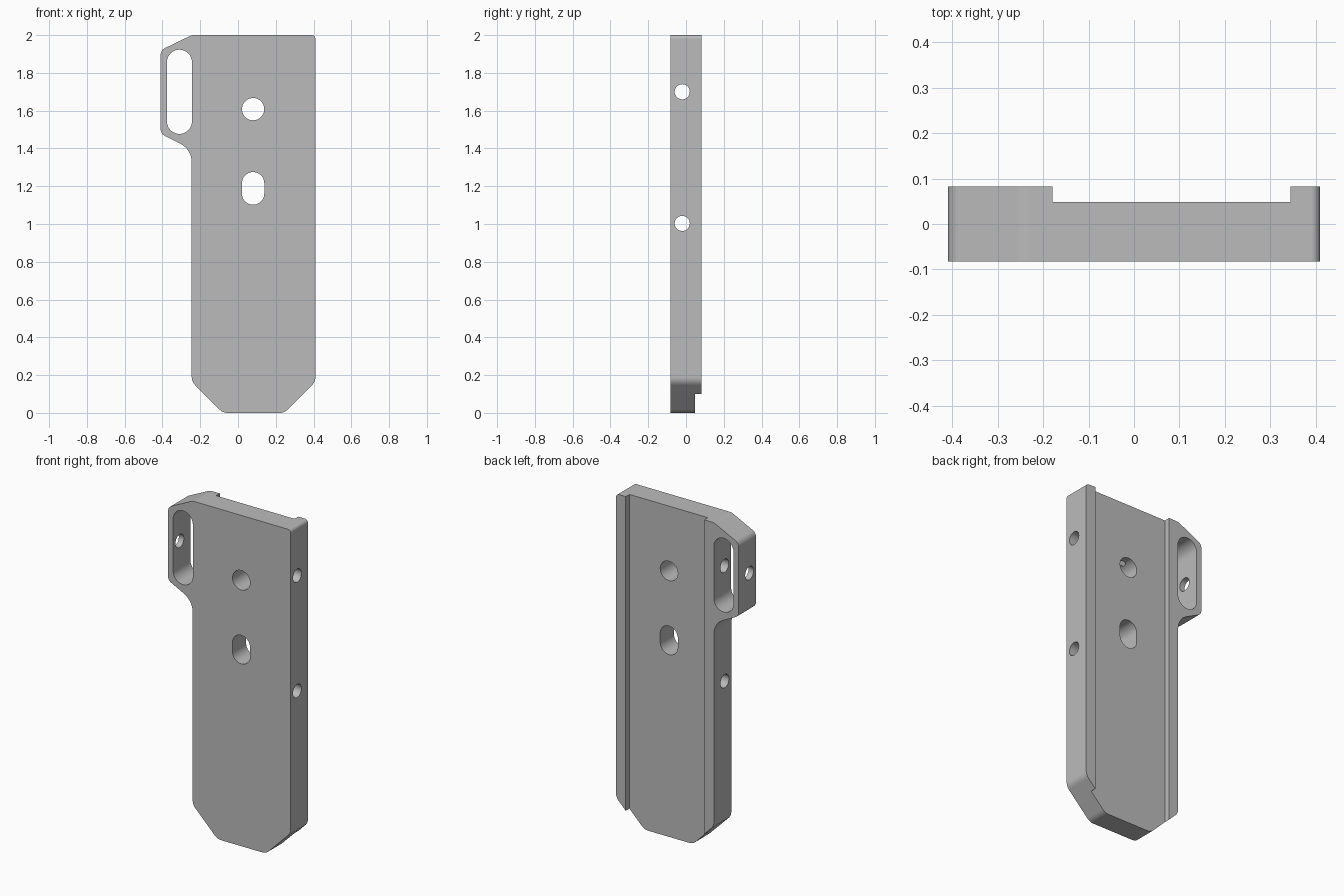
import bpy
import bmesh
import math
from mathutils import Vector, Matrix

old = bpy.data.objects.get("Cube")
if old:
    bpy.data.objects.remove(old, do_unlink=True)

grey = bpy.data.materials.new("plain_grey")
grey.use_nodes = True
grey.diffuse_color = (0.5, 0.5, 0.5, 1)
grey.node_tree.nodes["Principled BSDF"].inputs["Base Color"].default_value = (0.5, 0.5, 0.5, 1)

HALF = 0.083      # half the plate thickness
RECESS_Y = 0.048  # floor of the rear channel


def rounded(corners, steps=8):
    """Outline from (x, z, radius) corners with tangent arcs."""
    points = []
    for i, (x, z, r) in enumerate(corners):
        p = Vector((x, z))
        a = (Vector(corners[i - 1][:2]) - p).normalized()
        b = (Vector(corners[(i + 1) % len(corners)][:2]) - p).normalized()
        half = a.angle(b) / 2
        centre = p + (a + b).normalized() * (r / math.sin(half))
        start = p + a * (r / math.tan(half)) - centre
        end = p + b * (r / math.tan(half)) - centre
        sweep = start.angle_signed(end)
        for k in range(steps + 1):
            # angle_signed is clockwise, Matrix.Rotation is anticlockwise
            points.append(centre + Matrix.Rotation(-sweep * k / steps, 2) @ start)
    return points


def slot_outline(x, z_low, z_high, r, steps=20):
    """Vertical slot with round ends; equal centres give a circle."""
    points = []
    for z, first in ((z_high, 0), (z_low, math.pi)):
        for k in range(steps + 1):
            if z_low == z_high and k == steps:
                continue
            a = first + math.pi * k / steps
            points.append(Vector((x + r * math.cos(a), z + r * math.sin(a))))
    return points


def prism(name, outline, y0, y1):
    """Extrude an x-z outline along y."""
    bm = bmesh.new()
    face = bm.faces.new([bm.verts.new((p.x, y0, p.y)) for p in outline])
    new = bmesh.ops.extrude_face_region(bm, geom=[face])["geom"]
    moved = [v for v in new if isinstance(v, bmesh.types.BMVert)]
    bmesh.ops.translate(bm, verts=moved, vec=(0, y1 - y0, 0))
    bmesh.ops.recalc_face_normals(bm, faces=bm.faces)
    mesh = bpy.data.meshes.new(name)
    bm.to_mesh(mesh)
    bm.free()
    mesh.materials.append(grey)
    obj = bpy.data.objects.new(name, mesh)
    bpy.context.collection.objects.link(obj)
    return obj


# Plate with side lug and chamfered foot
plate = prism("mounting_plate", rounded([
    (-0.245, 2.0, 0.06), (-0.41, 1.92, 0.04), (-0.41, 1.478, 0.04),
    (-0.245, 1.395, 0.11), (-0.245, 0.165, 0.06), (-0.08, 0, 0.06),
    (0.245, 0, 0.06), (0.41, 0.165, 0.06), (0.41, 2.0, 0.02)]), -HALF, HALF)

# Rear channel
channel = [Vector(p) for p in ((-0.18, -0.1), (0.345, -0.1), (0.345, 2.1), (-0.18, 2.1))]
cutters = [prism("channel_cutter", channel, RECESS_Y, 0.2)]

# Lug slot, round hole and short slot
for name, x, low, high, r in (("lug_slot", -0.31, 1.543, 1.857, 0.066),
                              ("round_hole", 0.08, 1.608, 1.608, 0.059),
                              ("short_slot", 0.08, 1.161, 1.216, 0.059)):
    cutters.append(prism(name + "_cutter", slot_outline(x, low, high, r), -0.2, 0.2))

# Cross holes running the full width
for z in (1.003, 1.7):
    hole = prism("cross_hole_cutter", slot_outline(0, 0, 0, 0.04), -0.6, 0.6)
    hole.data.transform(Matrix.Translation((0, -0.02, z)) @ Matrix.Rotation(math.pi / 2, 4, "Z"))
    cutters.append(hole)

# Cut the plate, then remove the cutters
bpy.ops.object.select_all(action="DESELECT")
plate.select_set(True)
bpy.context.view_layer.objects.active = plate
for cutter in cutters:
    cutter.hide_render = True
    mod = plate.modifiers.new("cut", "BOOLEAN")
    mod.operation = "DIFFERENCE"
    mod.solver = "EXACT"
    mod.object = cutter
    bpy.ops.object.modifier_apply(modifier=mod.name)
    bpy.data.objects.remove(cutter, do_unlink=True)

# Smooth the rounds while keeping flat faces flat
bpy.ops.object.shade_smooth_by_angle(angle=math.radians(25))
weighted = plate.modifiers.new("flat_faces", "WEIGHTED_NORMAL")
weighted.keep_sharp = True
